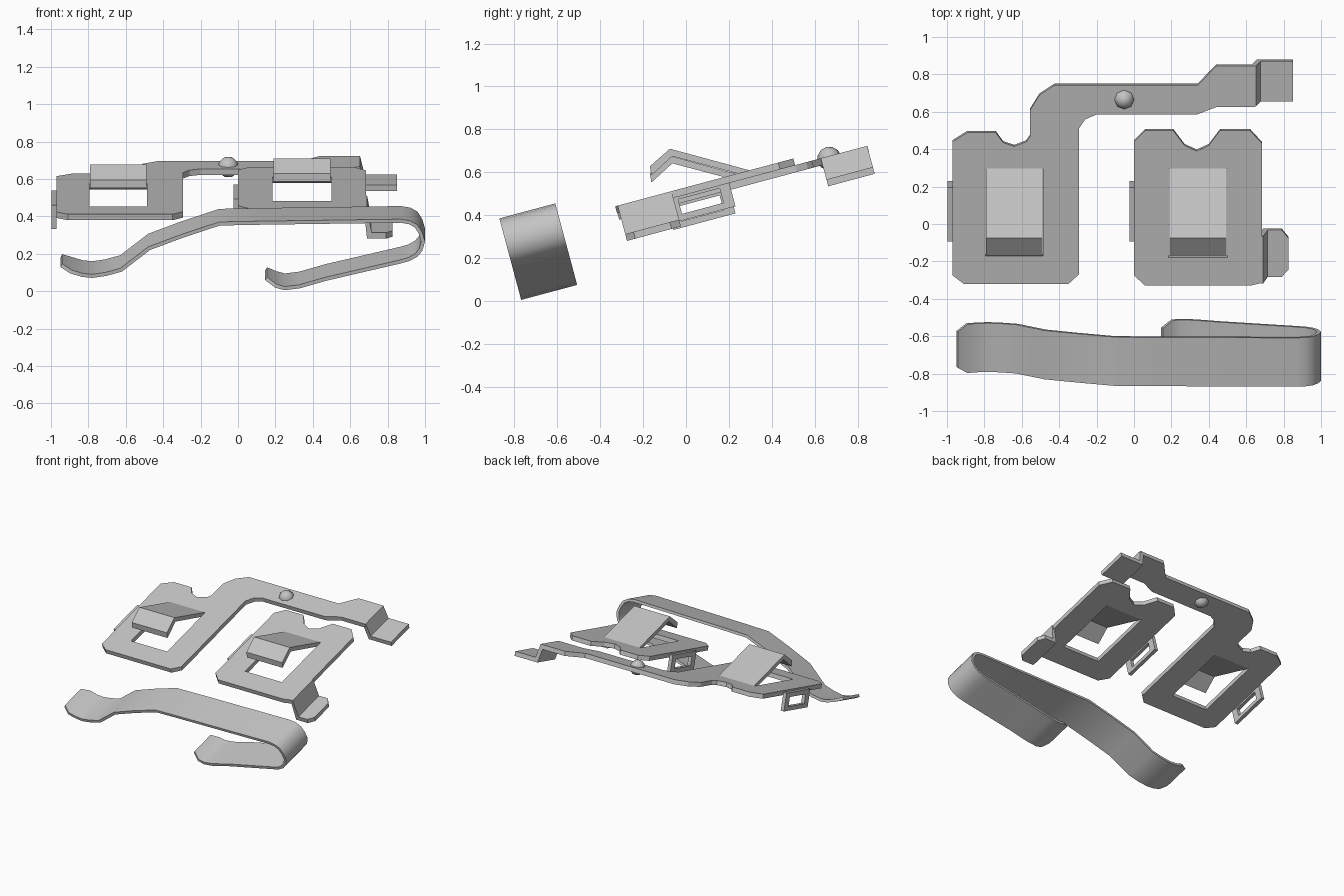
import bpy, bmesh, math
from mathutils import Vector

old = bpy.data.objects.get("Cube")
if old:
    bpy.data.objects.remove(old, do_unlink=True)

TILT = math.radians(15)
C = math.cos(TILT)
T = 0.033          # sheet thickness
LOW, HIGH = 0.497, 0.53   # heights of the two plates

grey = bpy.data.materials.new("plain_grey")
grey.use_nodes = True
grey.diffuse_color = (0.55, 0.55, 0.55, 1)
grey.node_tree.nodes["Principled BSDF"].inputs["Base Color"].default_value = (0.55, 0.55, 0.55, 1)


def finish(name, bm, loc):
    """Turn a bmesh into a tilted object."""
    mesh = bpy.data.meshes.new(name)
    bm.to_mesh(mesh)
    bm.free()
    mesh.materials.append(grey)
    ob = bpy.data.objects.new(name, mesh)
    bpy.context.collection.objects.link(ob)
    ob.rotation_euler.x = TILT
    ob.location = loc
    return ob


def smooth(ob, degrees):
    bpy.ops.object.select_all(action='DESELECT')
    ob.select_set(True)
    bpy.context.view_layer.objects.active = ob
    for m in list(ob.modifiers):
        bpy.ops.object.modifier_apply(modifier=m.name)
    bpy.ops.object.shade_smooth_by_angle(angle=math.radians(degrees))


def prism(name, loops, place, depth, z):
    """Fill an outline (and optional hole), then extrude it along depth."""
    bm = bmesh.new()
    edges = []
    for loop in loops:
        vs = [bm.verts.new(place(*p)) for p in loop]
        edges += [bm.edges.new((vs[i - 1], vs[i])) for i in range(len(vs))]
    bmesh.ops.triangle_fill(bm, edges=edges, use_beauty=True,
                            normal=Vector(depth).normalized())
    ext = bmesh.ops.extrude_face_region(bm, geom=bm.faces[:], use_keep_orig=True)
    moved = [g for g in ext["geom"] if isinstance(g, bmesh.types.BMVert)]
    bmesh.ops.translate(bm, verts=moved, vec=depth)
    bmesh.ops.recalc_face_normals(bm, faces=bm.faces[:])
    return finish(name, bm, (0, 0, z))


def rect(a, b, c, d):
    return [(a, c), (b, c), (b, d), (a, d)]


def flat(x, y):
    return (x, y / C, 0)


# Flat plates with a square opening
left_outline = [
    (-.97, .44), (-.89, .49), (-.74, .49), (-.70, .435), (-.64, .415), (-.575, .44),
    (-.555, .47), (-.555, .61), (-.505, .69), (-.425, .742), (.34, .742), (.44, .845),
    (.645, .845), (.645, .625), (.44, .625), (.335, .585), (-.20, .585), (-.26, .56),
    (-.295, .51), (-.295, -.27), (-.35, -.32), (-.91, -.32), (-.97, -.275)]
right_outline = [
    (0, .44), (.06, .5), (.21, .5), (.27, .42), (.335, .39), (.40, .42), (.46, .5),
    (.62, .5), (.685, .43), (.685, -.315), (.62, -.33), (.06, -.33), (0, -.275)]
prism("plate_with_arm", [left_outline, rect(-.795, -.487, -.17, .295)], flat, (0, 0, -T), LOW)
prism("short_plate", [right_outline, rect(.185, .5, -.178, .295)], flat, (0, 0, -T), HIGH)

# Bent spring flaps rising from the back of each opening
flap = [(.306, 0), (-.026, .193), (-.137, .138), (-.1416, .095), (-.024, .156), (.306, -T)]
for name, x, width, z in (("left_flap", -.79, .3, LOW), ("right_flap", .19, .305, HIGH)):
    prism(name, [flap], lambda v, w, x=x: (x, v, w), (width, 0, 0), z)

# Slotted clips hanging from the plate sides
clip = [(-.1, -.012), (.2, -.012), (.2, -.145), (-.1, -.145)]
for name, x, z in (("left_clip", -.998, LOW), ("right_clip", -.025, HIGH)):
    prism(name, [clip, rect(-.05, .15, -.115, -.045)],
          lambda v, w, x=x: (x, v, w), (.027, 0, 0), z)

# Stepped end of the arm
step = [(.64, 0), (.652, 0), (.677, -.102), (.85, -.102), (.85, -.135), (.655, -.135), (.63, -T)]
prism("arm_step", [step], lambda x, w: (x, .65, w), (0, .224, 0), LOW)

# Stepped foot on the short plate: leg and chamfered toe
leg = [(.68, 0), (.69, 0), (.715, -.137), (.715, -.17), (.69, -.17), (.675, -T)]
prism("foot_leg", [leg], lambda x, w: (x, -.33, w), (0, .26, 0), HIGH)
toe = [(.7, -.33), (.79, -.33), (.825, -.29), (.825, -.115), (.79, -.07), (.7, -.07)]
prism("foot_toe", [toe], lambda x, v: (x, v, -.137), (0, 0, -T), HIGH)

# Rivet on the arm
bm = bmesh.new()
bmesh.ops.create_uvsphere(bm, u_segments=8, v_segments=6, radius=.056)
bmesh.ops.translate(bm, verts=bm.verts[:], vec=(-.052, .66 / C + .005, -.012))
smooth(finish("rivet", bm, (0, 0, LOW)), 50)

# Curved strap: x, height and half width along its length
H = .135
path = [(-.94, .172, .1), (-.89, .148, H), (-.83, .13, H), (-.78, .125, H), (-.71, .135, H),
        (-.63, .157, H), (-.48, .272, H), (-.3, .339, H), (-.1, .405, H), (.1, .409, H),
        (.87, .42, H), (.92, .412, H), (.96, .39, H), (.985, .35, H), (1, .3, H),
        (.985, .25, H), (.96, .22, H), (.92, .197, H), (.87, .183, H), (.47, .09, H),
        (.33, .05, H), (.25, .04, H), (.2, .053, H), (.145, .085, .1)]
bm = bmesh.new()
rows = []
for x, z, h in path:
    w = (z - .4225) / C
    rows.append([bm.verts.new((x, v, w)) for v in (-h, h)])
for a, b in zip(rows, rows[1:]):
    bm.faces.new((a[0], b[0], b[1], a[1]))
strap = finish("strap", bm, (0, -.74, .4225))
mod = strap.modifiers.new("thickness", 'SOLIDIFY')
mod.thickness = .02
mod.offset = -1
mod.use_even_offset = True
smooth(strap, 40)
